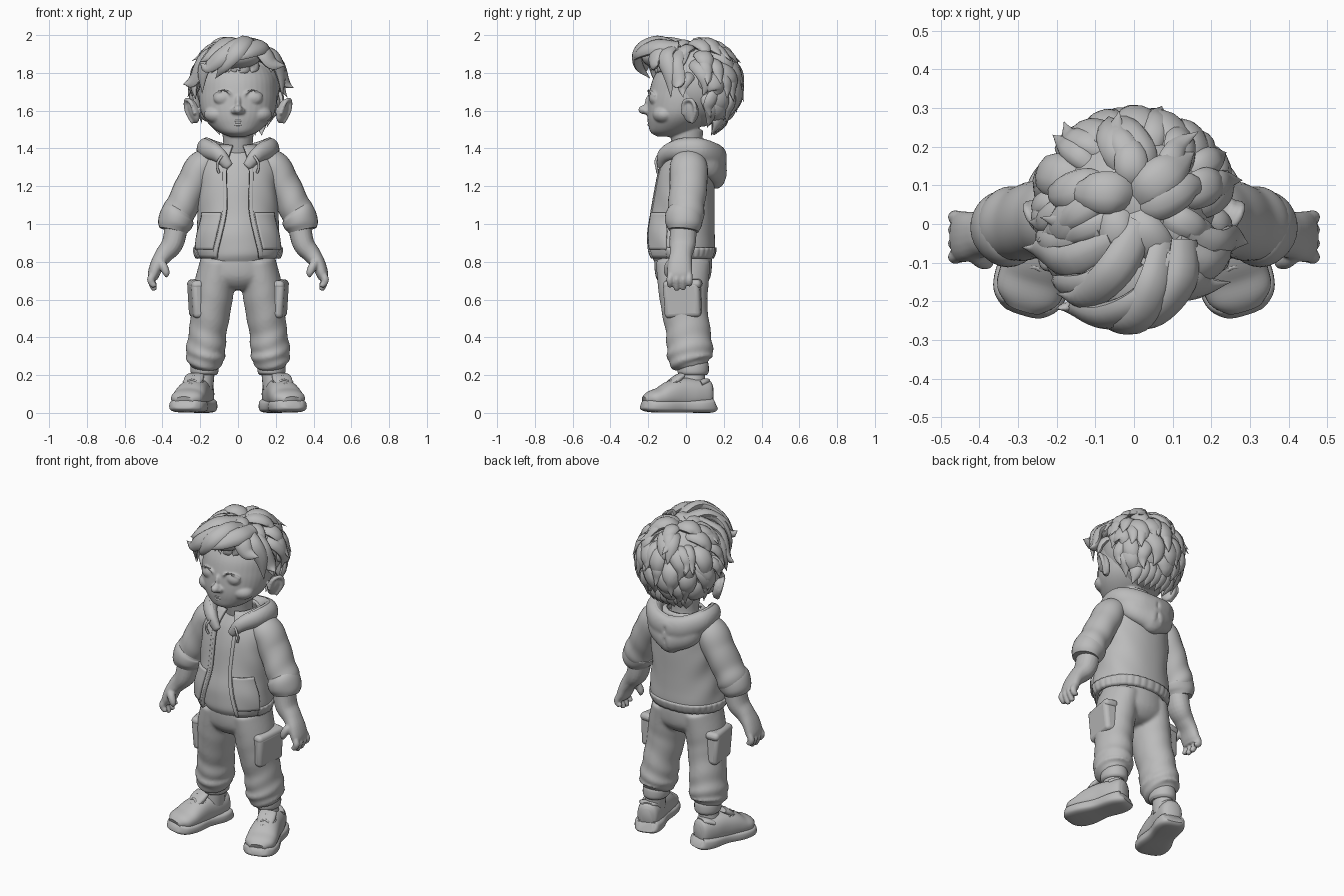
import bpy, bmesh, math, random
from mathutils import Vector, Matrix
random.seed(11)
X, Y, Z = Vector((1, 0, 0)), Vector((0, 1, 0)), Vector((0, 0, 1))
clay = bpy.data.materials.new("clay_grey")
clay.diffuse_color = (0.5, 0.5, 0.5, 1)

def spline(keys, m):
    """Smooth samples through tuples of any length, m steps per span."""
    K = [Vector(k) for k in keys]
    K = [K[0] * 2 - K[1]] + K + [K[-1] * 2 - K[-2]]
    out = []
    for i in range(1, len(K) - 2):
        a, b, c, d = K[i - 1:i + 3]
        for t in (s / m for s in range(m)):
            out.append((b * 2 + (c - a) * t + (a * 2 - b * 5 + c * 4 - d) * t * t
                        + (b * 3 - a - c * 3 + d) * t ** 3) * 0.5)
    return out + [K[-2]]

def sweep(bm, keys, n=20, up=Y, m=5, p=2, flat=None, ripple=(0, 0, 0, 0)):
    """Skin elliptical rings (x, y, z, half width, half depth) along a path."""
    S = spline(keys, m)
    P = [Vector(s[:3]) for s in S]
    rings = []
    for i, s in enumerate(S):
        T = flat or (P[min(i + 1, len(P) - 1)] - P[max(i - 1, 0)]).normalized()
        B = T.cross(up(P[i]) if callable(up) else up).normalized()
        N, t, ring = B.cross(T), i / (len(S) - 1), []
        for j in range(n):
            a = 2 * math.pi * j / n
            c, d = (math.copysign(abs(v) ** (2 / p), v) for v in (math.cos(a), math.sin(a)))
            k = 1 + ripple[0] * math.sin(ripple[1] * 6.283 * t + ripple[2] * math.cos(a - .6)) * t ** ripple[3]
            ring.append(bm.verts.new(P[i] + (B * c * max(s[3], .001) + N * d * max(s[4], .001)) * k))
        rings.append(ring)
    for r, q in zip(rings, rings[1:]):
        for j in range(n):
            bm.faces.new((r[j], r[(j + 1) % n], q[(j + 1) % n], q[j]))
    bm.faces.new(rings[0])
    bm.faces.new(rings[-1])

def ball(bm, c, r, rot=Matrix.Identity(4)):
    bmesh.ops.create_uvsphere(bm, u_segments=28, v_segments=18, radius=1,
                              matrix=Matrix.Translation(c) @ rot @ Matrix.Diagonal((*r, 1)))

def cord(bm, pts, r, up=Y):
    sweep(bm, [(*q, r, r) for q in pts], n=8, up=up)

def both_sides(bm):
    new = bmesh.ops.duplicate(bm, geom=bm.verts[:] + bm.edges[:] + bm.faces[:])["geom"]
    for v in (g for g in new if isinstance(g, bmesh.types.BMVert)):
        v.co.x *= -1

def finish(name, bm, mirror=False, solid=0, bevel=0, fuse=0, soft=3):
    """Turn the bmesh into an object; fuse blends its pieces into one skin."""
    if mirror:
        both_sides(bm)
    if solid:
        bmesh.ops.remove_doubles(bm, verts=bm.verts[:], dist=.0005)
    bmesh.ops.recalc_face_normals(bm, faces=bm.faces[:])
    me = bpy.data.meshes.new(name)
    bm.to_mesh(me)
    bm.free()
    me.materials.append(clay)
    me.shade_smooth()
    me.set_sharp_from_angle(angle=math.radians(50))
    ob = bpy.data.objects.new(name, me)
    bpy.context.collection.objects.link(ob)
    if solid:
        md = ob.modifiers.new("thickness", 'SOLIDIFY')
        md.thickness, md.offset = solid, 0
    if bevel:
        md = ob.modifiers.new("round", 'BEVEL')
        md.width, md.segments = bevel, 4
    if fuse:
        md = ob.modifiers.new("fuse", 'REMESH')
        md.mode, md.voxel_size, md.use_smooth_shade = 'VOXEL', fuse, True
        md = ob.modifiers.new("soften", 'SMOOTH')
        md.factor, md.iterations = .5, soft

def part(name, keys, mirror=False, **kw):
    bm = bmesh.new()
    sweep(bm, keys, **kw)
    finish(name, bm, mirror)

# head: eyes, ears and cheeks, then skull, nose and neck fused together
bm = bmesh.new()
ball(bm, (.08, -.166, 1.667), (.05, .03, .038))
cord(bm, [(.03, -.192, 1.675), (.055, -.2, 1.702), (.09, -.194, 1.708), (.13, -.164, 1.68)], .006)
ball(bm, (.235, .025, 1.597), (.024, .046, .066), Matrix.Rotation(.25, 4, 'Y') @ Matrix.Rotation(-.4, 4, 'Z'))
cord(bm, [(.225, -.015, 1.58), (.25, -.01, 1.645), (.275, .03, 1.655), (.272, .05, 1.6), (.238, .03, 1.535)], .012, X)
ball(bm, (.02, -.205, 1.598), (.018, .024, .017))
ball(bm, (.1, -.115, 1.58), (.08, .062, .05))
both_sides(bm)
sweep(bm, [(0, -.10, 1.462, .04, .05), (0, -.082, 1.485, .10, .105), (0, -.05, 1.53, .155, .15),
           (0, -.025, 1.58, .19, .18), (0, -.004, 1.64, .205, .198), (0, .012, 1.70, .207, .206),
           (0, .03, 1.78, .2, .2), (0, .04, 1.86, .15, .155), (0, .04, 1.91, .05, .05)], n=40, flat=Z)
ball(bm, (0, -.217, 1.605), (.026, .036, .025))
ball(bm, (0, -.194, 1.64), (.016, .024, .045))
sweep(bm, [(0, .03, 1.33, .1, .085), (0, .01, 1.40, .078, .08), (0, .0, 1.50, .085, .09)], n=28, flat=Z)
finish("head", bm, fuse=.0065)
bm = bmesh.new()
for z, r, w, y in ((1.545, .006, .075, -.199), (1.526, .008, .055, -.196)):
    cord(bm, [(-w, y + .034, z + .024), (-w / 2, y + .01, z + .006), (0, y, z), (w / 2, y + .01, z + .006),
              (w, y + .034, z + .024)], r, Z)
finish("smiling_lips", bm)

# hair: skull volume, rings of long overlapping locks, short curls, fringe
HC, HR = Vector((0, .06, 1.735)), (.222, .205, .222)
bm = bmesh.new()
ball(bm, HC, HR)
ball(bm, (-.01, -.13, 1.885), (.13, .105, .065))
finish("hair_volume", bm)

def lock(bm, pts, w):
    keys = []
    for k, q in enumerate(pts):
        t = k / (len(pts) - 1)
        r = w * (1 - t ** 1.8) * (.75 + 1.1 * t)
        keys.append((*q, r, r * .55))
    sweep(bm, keys, n=10, up=lambda q: q - HC, m=5)

def layer(name, rings, lifts, span, width, swirl):
    bm = bmesh.new()
    for row, (phi0, count) in enumerate(rings):
        for i in range(count):
            phi, a = phi0 + random.uniform(-.12, .12), (i + .5 * (row % 2) + random.uniform(-.25, .25)) * 6.283 / count
            front = math.cos(a)
            end = 1.3 if front > .4 else 1.8 if front > -.15 else 2.55
            if phi > end - .35:
                continue
            reach, turn, pts = min(end - phi, span * random.uniform(.85, 1.15)), random.uniform(*swirl), []
            tip = random.uniform(-.04, .04)
            for k, f in enumerate(lifts):
                h, az = phi + reach * k / 4, a + turn * math.sin(k * .55) / max(.5, math.sin(phi + reach / 2))
                d = Vector((HR[0] * math.sin(h) * math.sin(az), -HR[1] * math.sin(h) * math.cos(az),
                            HR[2] * math.cos(h)))
                pts.append(HC + d * (f + tip * (k == 4)))
            lock(bm, pts, width * random.uniform(.85, 1.15))
    finish(name, bm)

layer("hair_locks", ((.12, 6), (.5, 10), (.95, 13), (1.4, 14), (1.85, 13)), (.84, 1.02, 1.09, 1.1, 1.13), .85, .052, (0, .5))
layer("hair_curls", ((.3, 6), (.75, 10), (1.2, 12), (1.65, 12)), (.86, 1.04, 1.12, 1.15, 1.25), .75, .036, (-.4, .4))
FRINGE = [
    [(.08, -.04, 1.93), (.05, -.16, 1.965), (0, -.25, 1.92), (-.07, -.25, 1.84), (-.12, -.19, 1.77)],
    [(.12, -.08, 1.93), (.02, -.2, 1.95), (-.08, -.24, 1.89), (-.16, -.215, 1.83), (-.20, -.22, 1.85)],
    [(0, -.08, 1.95), (-.1, -.16, 1.92), (-.18, -.16, 1.82), (-.19, -.14, 1.69)],
    [(-.05, -.05, 1.95), (-.17, -.1, 1.88), (-.235, -.07, 1.76), (-.29, -.06, 1.74)],
    [(.06, -.08, 1.94), (.13, -.15, 1.91), (.18, -.16, 1.85), (.25, -.15, 1.84)],
    [(.1, -.06, 1.94), (.18, -.11, 1.89), (.225, -.09, 1.8), (.235, -.08, 1.67)],
    [(.13, -.03, 1.92), (.21, -.06, 1.85), (.25, -.04, 1.75), (.295, -.05, 1.72)],
    [(.13, -.04, 1.94), (.12, -.15, 1.94), (.05, -.24, 1.91), (-.03, -.275, 1.86)],
    [(-.08, -.02, 1.94), (-.19, -.06, 1.85), (-.23, -.05, 1.75), (-.225, -.08, 1.66)],
    [(.02, .0, 1.95), (-.05, -.12, 1.96), (-.13, -.19, 1.9), (-.2, -.18, 1.86)]]
bm = bmesh.new()
for pts in FRINGE:
    lock(bm, pts, .052)
for x in (-.13, -.09, -.045, 0, .045, .09, .13):
    lock(bm, [(x, .20 - x * x * 2, 1.62), (x * .95, .2 - x * x * 2, 1.54), (x * .85 + .015, .15 - x * x, 1.47)], .042)
finish("hair_fringe_and_nape", bm)

# shirt and open jacket share one torso profile (z, centre y, half width, half depth)
TORSO = spline([(.815, -.03, .205, .16), (.86, -.03, .22, .176), (.95, -.03, .214, .174), (1.05, -.02, .202, .163),
                (1.18, -.008, .203, .152), (1.28, .0, .205, .138), (1.35, .01, .17, .12), (1.42, .02, .09, .09)], 6)

def shell(name, z0, z1, a0, a1, off=0., n=48, rows=30, rib=0):
    """Mirrored jacket patch between two angles, 0 = front, counted towards +x."""
    bm, grid = bmesh.new(), []
    for i in range(rows + 1):
        z = z0 + (z1 - z0) * i / rows
        a, b = next((a, b) for a, b in zip(TORSO, TORSO[1:]) if z <= b[0])
        _, cy, rx, ry = a.lerp(b, (z - a[0]) / (b[0] - a[0]))
        row = []
        for j in range(n + 1):
            a = a0(z) + (a1(z) - a0(z)) * j / n
            k = off + rib * math.cos(a * 34) + .004 * math.sin(z * 30 + 5 * a) * math.sin(a) ** 2
            s, c = (math.copysign(abs(v) ** .9, v) for v in (math.sin(a), math.cos(a)))
            row.append(bm.verts.new(((rx + k) * s, cy - (ry + k) * c, z)))
        grid.append(row)
    for r, q in zip(grid, grid[1:]):
        for j in range(n):
            bm.faces.new((r[j], r[j + 1], q[j + 1], q[j]))
    finish(name, bm, True, solid=.016)

gap = lambda z: math.asin((.05 + .045 * max(0, (1.08 - z) / .25) ** 1.2) / .2)
shell("jacket_body", .82, 1.415, gap, lambda z: math.pi)
shell("jacket_hem", .82, .875, lambda z: 1.2, lambda z: math.pi, .006, 120, 4, .0015)
shell("zip_edge", .82, 1.32, gap, lambda z: gap(z) + .09, .005, 4)
shell("jacket_pocket", .865, 1.06, lambda z: gap(z) + .12, lambda z: 1.22 - 1.6 * max(0, z - .96), .01, 14, 14)
part("shirt", [(0, s[1], s[0] - .015, s[2] - .028, s[3] - .022) for s in TORSO[::3]], n=36, flat=Z, m=3,
     ripple=(.008, 4, 2, 0))
# hood: thick roll round the neck draping into a pointed pouch behind
HOOD = [(.045, -.135, 1.30, .02, .026), (.10, -.115, 1.365, .034, .042), (.16, -.035, 1.395, .045, .055),
        (.165, .07, 1.39, .05, .065), (.095, .15, 1.36, .045, .07), (0, .175, 1.345, .045, .07)]
bm = bmesh.new()
sweep(bm, HOOD, n=24, up=Z, m=7)
sweep(bm, [(.165, .06, 1.37, .04, .05), (.11, .13, 1.31, .05, .07), (0, .165, 1.27, .058, .08)], n=24, up=Z)
both_sides(bm)
ball(bm, (0, .155, 1.25), (.075, .055, .065))
finish("hood", bm, fuse=.01, soft=5)
bm = bmesh.new()
cord(bm, [(k[0] * .97, k[1] * .97, k[2] + k[4] * .85) for k in HOOD], .012, Z)
cord(bm, [(.085, -.15, 1.36), (.105, -.16, 1.33), (.11, -.155, 1.30), (.10, -.15, 1.27)], .007)
finish("hood_rim_and_drawstring", bm, True)

# arms and hands
part("sleeve", [(.13, .015, 1.33, .075, .085), (.19, .014, 1.30, .088, .1), (.235, .014, 1.22, .088, .1),
                (.285, .004, 1.12, .086, .097), (.322, -.003, 1.04, .088, .095), (.335, -.012, .985, .075, .08)],
     True, n=28, m=8, ripple=(.04, 4, 2.2, 1.3))
part("sleeve_cuff", [(.305, -.005, 1.07, .08, .088), (.32, -.008, 1.045, .094, .1), (.335, -.012, 1.0, .09, .097),
                     (.343, -.015, .965, .074, .08)], True, n=28, ripple=(.02, 1, 3, 0))
bm = bmesh.new()
sweep(bm, [(.32, -.012, 1.02, .062, .07), (.345, -.018, .90, .058, .07), (.39, -.026, .84, .048, .06),
           (.425, -.032, .79, .038, .064), (.446, -.033, .735, .032, .066), (.45, -.033, .705, .022, .056)], p=2.2)
for y, z in ((-.085, .672), (-.05, .655), (-.015, .658), (.018, .68)):
    sweep(bm, [(.446, y * .9, .745, .018, .017), (.461, y, .71, .02, .018), (.458, y, .69, .018, .017),
               (.443, y, z, .015, .014), (.44, y, z - .007, .004, .004)], n=12)
sweep(bm, [(.415, -.07, .80, .024, .025), (.395, -.092, .775, .023, .023), (.38, -.097, .74, .019, .019),
           (.38, -.093, .716, .005, .005)], n=12)
finish("forearm_and_hand", bm, True, fuse=.006, soft=2)

# trousers: hips and legs fused, plus ankle bands and cargo pockets
bm = bmesh.new()
sweep(bm, [(.105, -.015, .80, .095, .145), (.125, -.015, .68, .106, .135), (.14, -.01, .57, .106, .124),
           (.158, .01, .44, .1, .118), (.17, .02, .34, .104, .122), (.174, .025, .28, .1, .118),
           (.177, .035, .24, .07, .08)], n=32, m=9, ripple=(.07, 6, 2.2, 1.8))
both_sides(bm)
sweep(bm, [(0, -.015, .85, .19, .145), (0, -.015, .80, .2, .153), (0, -.015, .72, .205, .145),
           (0, -.015, .67, .15, .11), (0, -.015, .65, .08, .07)], n=36, flat=Z)
finish("trousers", bm, fuse=.01, soft=4)
part("ankle_band", [(.176, .036, .265, .066, .078), (.177, .037, .25, .074, .083), (.178, .038, .215, .073, .082),
                    (.178, .038, .2, .062, .07)], True, n=28)
bm = bmesh.new()
for c, s in (((.211, -.018, .6), (.085, .195, .19)), ((.213, -.018, .68), (.09, .205, .05))):
    M = Matrix.Rotation(.06, 4, 'Y') @ Matrix.Rotation(.05, 4, 'X') @ Matrix.Rotation(-.15, 4, 'Z')
    bmesh.ops.create_cube(bm, size=1, matrix=Matrix.Translation(c) @ M @ Matrix.Diagonal((*s, 1)))
finish("cargo_pocket", bm, True, bevel=.024)

# shoes, shaped straight then turned outwards
def shoe(name, *parts, **kw):
    bm = bmesh.new()
    for k in parts:
        sweep(bm, [(0, *q) if len(q) == 4 else q for q in k], **kw)
    bm.transform(Matrix.Translation((.231, -.04, 0)) @ Matrix.Rotation(math.radians(17), 4, 'Z') @ Matrix.Scale(1.06, 4, X))
    finish(name, bm, True)

shoe("shoe_sole", [(.195, .045, .04, .026), (.18, .04, .066, .038), (.12, .037, .08, .037), (.02, .036, .074, .034),
                   (-.08, .035, .092, .034), (-.15, .037, .088, .033), (-.185, .042, .064, .03),
                   (-.197, .046, .035, .02)], up=Z, p=3.4, n=36)
shoe("shoe_upper", [(.185, .1, .03, .05), (.165, .1, .056, .075), (.10, .1, .068, .08), (.03, .1, .072, .085),
                    (-.04, .095, .08, .075), (-.10, .08, .084, .056), (-.15, .072, .078, .044),
                    (-.185, .06, .045, .028)], up=Z, p=2.3, n=32)
shoe("shoe_collar_and_tongue", [(.11, .155, .064, .018), (.14, .165, .05, .018), (.165, .165, .03, .016)],
     [(-.05, .145, .045, .02), (-.01, .18, .05, .02), (.02, .2, .045, .014)], up=Z, p=2.5)
shoe("laces", *[[(-w, y + s, z - .025, .006, .006), (0, y, z + .01, .006, .006), (w, y - s, z - .025, .006, .006)]
                for y, z, w in ((-.075, .145, .05), (-.045, .165, .05), (-.015, .185, .05)) for s in (.012, -.012)], n=8)
part("sock", [(.19, .035, .13, .058, .066), (.182, .037, .19, .056, .064), (.178, .038, .24, .055, .063)], True)
